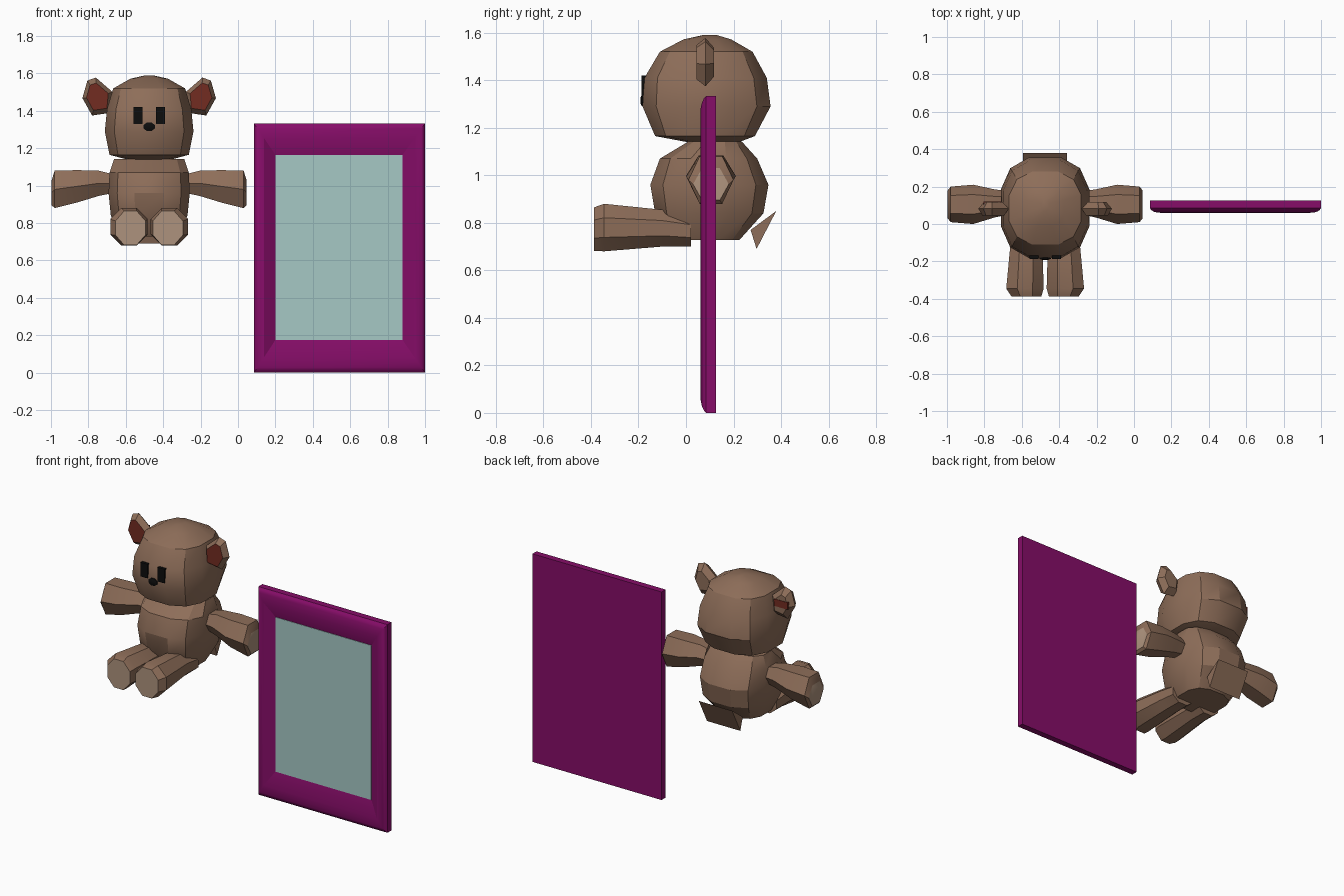
import bpy, bmesh
from math import sin, cos, pi, radians

if "Cube" in bpy.data.objects:
    bpy.data.objects.remove(bpy.data.objects["Cube"])

CX, CY = -0.475, 0.095   # bear centre line


def material(name, rgb):
    m = bpy.data.materials.new(name)
    m.diffuse_color = (*rgb, 1)
    m.use_nodes = True
    m.node_tree.nodes["Principled BSDF"].inputs["Base Color"].default_value = m.diffuse_color
    return m


FUR = material("fur", (0.27, 0.155, 0.10))
PAD = material("pad", (0.42, 0.29, 0.205))
RED = material("inner_ear", (0.17, 0.025, 0.015))
BLACK = material("black", (0.004, 0.004, 0.004))
PURPLE = material("frame_purple", (0.24, 0.004, 0.14))
GLASS = material("glass", (0.38, 0.58, 0.56))


def loft(name, rings, mats, angle=28):
    """Skin rings of equal length; the last cap takes the last material."""
    bm = bmesh.new()
    loops = [[bm.verts.new(p) for p in r] for r in rings]
    n = len(loops[0])
    for a, b in zip(loops, loops[1:]):
        for i in range(n):
            j = (i + 1) % n
            bm.faces.new((a[i], a[j], b[j], b[i]))
    bm.faces.new(loops[0])
    bm.faces.new(loops[-1]).material_index = len(mats) - 1
    bmesh.ops.recalc_face_normals(bm, faces=bm.faces[:])
    me = bpy.data.meshes.new(name)
    bm.to_mesh(me)
    bm.free()
    ob = bpy.data.objects.new(name, me)
    bpy.context.collection.objects.link(ob)
    for m in mats:
        me.materials.append(m)
    bpy.ops.object.select_all(action='DESELECT')
    ob.select_set(True)
    bpy.context.view_layer.objects.active = ob
    bpy.ops.object.shade_smooth_by_angle(angle=radians(angle))
    return ob


def unit_ring(n, e=2.0, turn=0.5):
    """Superellipse outline scaled to fill -1..1 both ways."""
    pts = []
    for i in range(n):
        a = 2 * pi * (i + turn) / n
        c, s = cos(a), sin(a)
        pts.append((abs(c) ** (2 / e) * (1 if c > 0 else -1),
                    abs(s) ** (2 / e) * (1 if s > 0 else -1)))
    mu, mv = max(p[0] for p in pts), max(p[1] for p in pts)
    return [(u / mu, v / mv) for u, v in pts]


def rounded_block(name, sections):
    """sections: z, half width, front y, back y"""
    ring = unit_ring(12, 2.6)
    loft(name, [[(CX + u * hx, (y0 + y1) / 2 + v * (y1 - y0) / 2, z) for u, v in ring]
                for z, hx, y0, y1 in sections], [FUR])


def box(name, x0, x1, y0, y1, z0, z1, mat):
    rings = [[(x0, y, z0), (x1, y, z0), (x1, y, z1), (x0, y, z1)] for y in (y0, y1)]
    return loft(name, rings, [mat])


# Head and body
rounded_block("head", [(1.135, .10, .03, .21), (1.165, .212, -.13, .29),
                       (1.29, .237, -.183, .356), (1.41, .225, -.175, .34),
                       (1.52, .192, -.11, .28), (1.572, .10, -.01, .19),
                       (1.59, .02, .07, .13)])
rounded_block("body", [(.728, .15, -.06, .225), (.84, .205, -.13, .326),
                       (.96, .217, -.15, .347), (1.07, .212, -.11, .30),
                       (1.142, .188, .01, .235)])

# Arms, legs and ears, mirrored about the bear's centre
ARM = [(.15, .97, 1.05, .06, .17), (.27, .945, 1.08, .035, .185),
       (.385, .91, 1.083, .0, .21), (.505, .88, 1.08, .01, .2),
       (.521, .895, 1.03, .03, .18)]          # out, z0, z1, y0, y1
LEG = [(.02, .1, .08, .70, .83), (-.10, .1, .085, .70, .855),
       (-.345, .108, .10, .68, .88), (-.387, .1, .08, .682, .865)]  # y, out, half width, z0, z1
EAR = [(.195, 1.50), (.285, 1.578), (.33, 1.562), (.357, 1.468), (.305, 1.375), (.205, 1.39)]
EAR_C = (.28, 1.475)
hexagon, octagon = unit_ring(6, turn=0), unit_ring(8)

for side, s in (("left", -1), ("right", 1)):
    loft(side + "_arm", [[(CX + s * d, (y0 + y1) / 2 + u * (y1 - y0) / 2,
                           (z0 + z1) / 2 + v * (z1 - z0) / 2) for u, v in hexagon]
                         for d, z0, z1, y0, y1 in ARM], [FUR, PAD])
    loft(side + "_leg", [[(CX + s * d + u * hx, y, (z0 + z1) / 2 + v * (z1 - z0) / 2)
                          for u, v in octagon] for y, d, hx, z0, z1 in LEG], [FUR, PAD])
    loft(side + "_ear", [[(CX + s * (EAR_C[0] + (x - EAR_C[0]) * k), y,
                           EAR_C[1] + (z - EAR_C[1]) * k) for x, z in EAR]
                         for y, k in ((.118, .6), (.082, 1), (.045, .72))], [FUR, RED])
    # Eye patches
    x0, x1 = sorted((CX + s * .036, CX + s * .084))
    box(side + "_eye", x0, x1, -.188, -.14, 1.33, 1.42, BLACK)

# Red strip on the back of the left ear
box("left_ear_back_patch", CX - .33, CX - .235, .105, .121, 1.455, 1.50, RED)

# Nose
loft("nose", [[(CX + u * .03 * k, y, 1.315 + v * .023 * k) for u, v in octagon]
              for y, k in ((-.15, 1), (-.186, 1), (-.192, .5))], [BLACK])

# Wedge tail
loft("tail", [[(CX + x, .38, .85), (CX + x, .297, .69), (CX + x, .272, .77)]
              for x in (-.118, .118)], [FUR])

# Picture frame: outer rectangle blends to the opening through a moulded profile
OUTER, INNER = (.085, 1.0, 0, 1.333), (.2, .88, .175, 1.165)
rings = []
for t, y in ((0, .126), (0, .085), (.06, .075), (.16, .067), (.3, .062), (.48, .06), (1, .095)):
    x0, x1, z0, z1 = (a + (b - a) * t for a, b in zip(OUTER, INNER))
    rings.append([(x0, y, z0), (x1, y, z0), (x1, y, z1), (x0, y, z1)])
loft("picture_frame", rings, [PURPLE])
box("glass_pane", *INNER[:2], .092, .11, *INNER[2:], GLASS)
